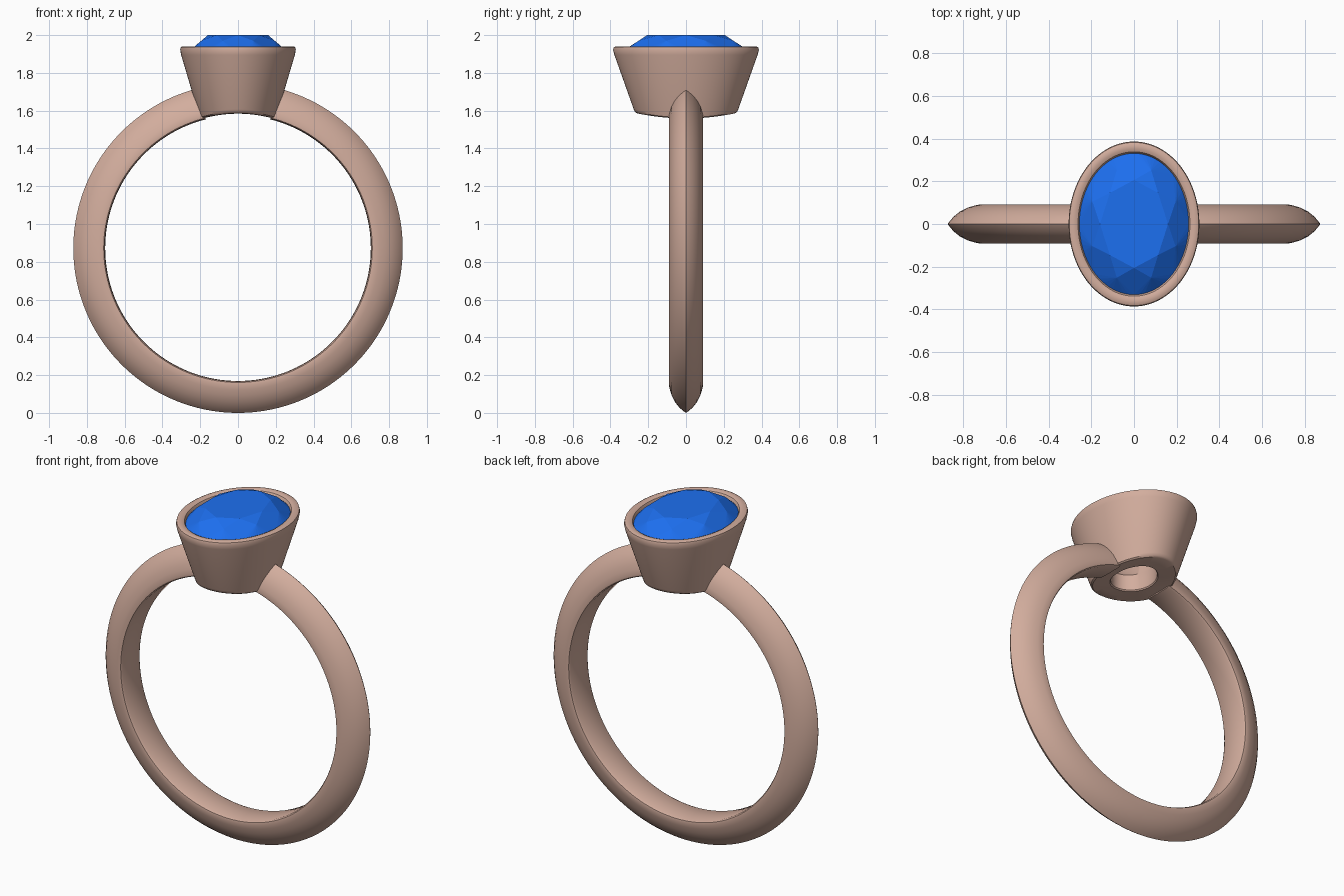
import bpy, bmesh
from math import sin, cos, pi, sqrt, radians

if "Cube" in bpy.data.objects:
    bpy.data.objects.remove(bpy.data.objects["Cube"])

CENTER = 0.872      # height of the finger hole centre
FINGER = 0.704      # finger hole radius


def material(name, rgb):
    m = bpy.data.materials.new(name)
    m.diffuse_color = (*rgb, 1)
    m.use_nodes = True
    m.node_tree.nodes["Principled BSDF"].inputs["Base Color"].default_value = m.diffuse_color
    return m


def finish(bm, name, mat, smooth=None):
    bmesh.ops.recalc_face_normals(bm, faces=bm.faces)
    me = bpy.data.meshes.new(name)
    bm.to_mesh(me)
    bm.free()
    me.materials.append(mat)
    if smooth:
        me.shade_smooth()
        me.set_sharp_from_angle(angle=radians(smooth))
    ob = bpy.data.objects.new(name, me)
    bpy.context.collection.objects.link(ob)
    return ob


def loft(bm, rings, close_rings):
    """Skin between closed vertex loops; optionally join last to first."""
    loops = [[bm.verts.new(p) for p in r] for r in rings]
    pairs = list(zip(loops, loops[1:]))
    if close_rings:
        pairs.append((loops[-1], loops[0]))
    for a, b in pairs:
        n = len(a)
        for i in range(n):
            j = (i + 1) % n
            bm.faces.new((a[i], a[j], b[j], b[i]))
    return loops


gold = material("rose_gold", (0.65, 0.42, 0.34))
blue = material("blue_gem", (0.012, 0.16, 0.87))

# Shank: knife-edge section swept around the finger, ends hidden in the bezel wall
half = [(0.872, 0), (0.866, 0.009), (0.845, 0.034), (0.815, 0.058), (0.78, 0.076),
        (0.75, 0.085), (0.725, 0.091), (0.711, 0.089), (0.705, 0.078), (0.703, 0)]
section = half + [(r, -y) for r, y in half[-2:0:-1]]
gap, steps = radians(14), 140
rings = []
for k in range(steps + 1):
    t = gap + (2 * pi - 2 * gap) * k / steps
    rings.append([(r * sin(t), y, CENTER + r * cos(t)) for r, y in section])
bm = bmesh.new()
loops = loft(bm, rings, False)
bm.faces.new(loops[0])
bm.faces.new(loops[-1])
finish(bm, "shank", gold, 35)

# Bezel: tapered oval cup, underside following the finger hole.
# Each entry: half width x, half width y, height, and whether height is above the finger curve
profile = [(0.257, 0.332, 1.925, 0), (0.262, 0.338, 1.935, 0), (0.275, 0.352, 1.941, 0),
           (0.293, 0.371, 1.941, 0), (0.303, 0.382, 1.936, 0), (0.306, 0.386, 1.922, 0),
           (0.301, 0.379, 1.895, 0), (0.207, 0.277, 0.032, 1), (0.203, 0.271, 0.018, 1),
           (0.194, 0.26, 0.01, 1), (0.155, 0.205, 0.008, 1), (0.115, 0.15, 0.008, 1),
           (0.11, 0.144, 0.014, 1), (0.11, 0.144, 1.68, 0), (0.25, 0.325, 1.89, 0)]
N = 96
rings = []
for a, b, h, on_finger in profile:
    ring = []
    for i in range(N):
        x, y = a * cos(2 * pi * i / N), b * sin(2 * pi * i / N)
        z = h + CENTER + sqrt(FINGER ** 2 - x * x) if on_finger else h
        ring.append((x, y, z))
    rings.append(ring)
bm = bmesh.new()
loft(bm, rings, True)
finish(bm, "bezel", gold, 35)

# Gem: oval brilliant cut, hull of table, crown, girdle, pavilion and culet points
bm = bmesh.new()


def gem_ring(n, frac, z, turn=0.0):
    for i in range(n):
        t = 2 * pi * i / n + turn
        bm.verts.new((0.257 * frac * cos(t), 0.332 * frac * sin(t), z))


gem_ring(8, 0.62, 2.0)
gem_ring(8, 0.82, 1.970, pi / 8)
gem_ring(64, 1.0, 1.917)
gem_ring(64, 1.0, 1.905)
gem_ring(8, 0.35, 1.78, pi / 8)
bm.verts.new((0, 0, 1.72))
bmesh.ops.convex_hull(bm, input=bm.verts[:])
bmesh.ops.dissolve_limit(bm, angle_limit=radians(1), verts=bm.verts[:], edges=bm.edges[:])
finish(bm, "gem", blue)
